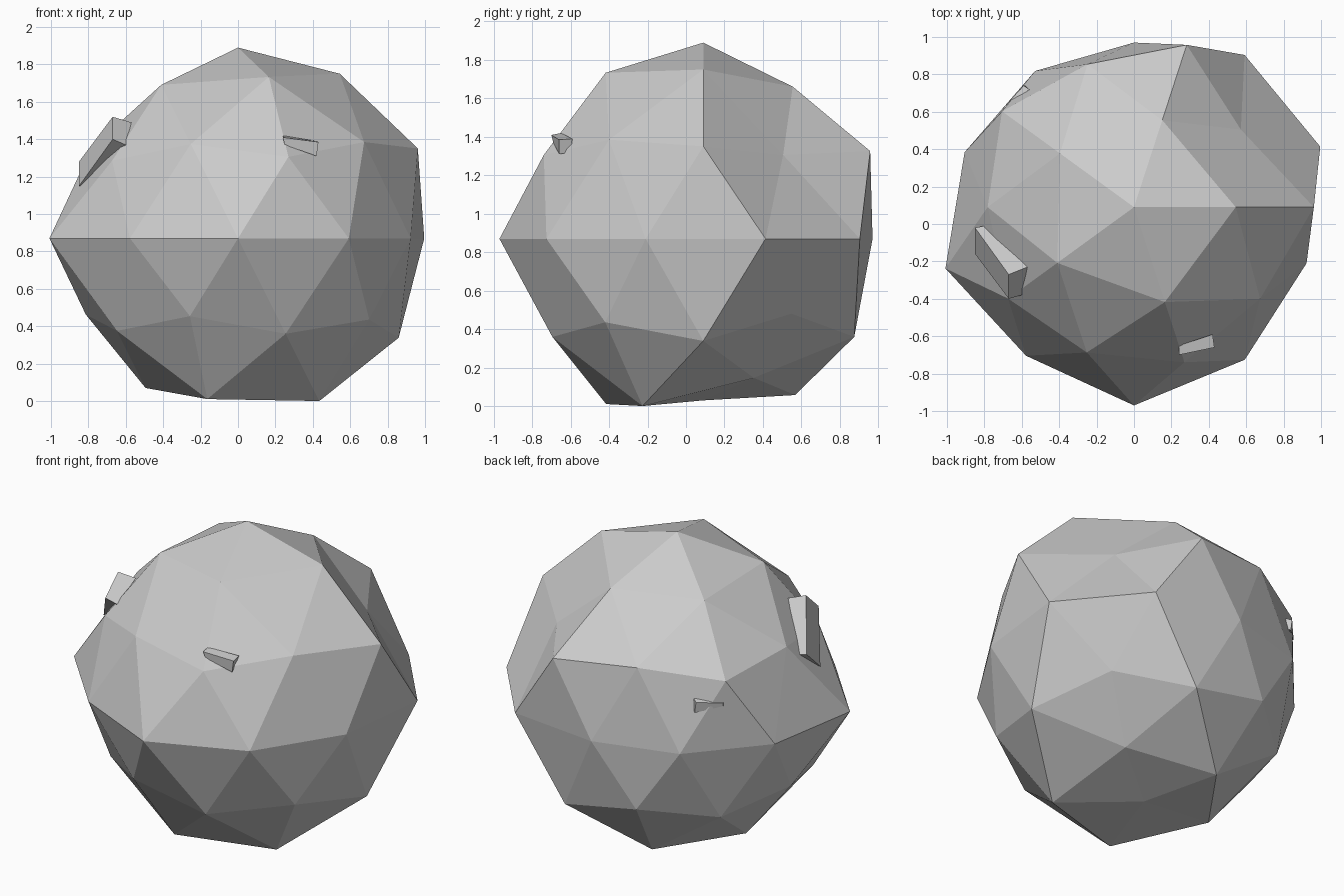
import bpy, bmesh, math
from mathutils import Vector

if "Cube" in bpy.data.objects:
    bpy.data.objects.remove(bpy.data.objects["Cube"])

CENTRE = Vector((0, 0.09, 0.87))

# Boulder: icosphere whose corners are pushed in or out, ring by ring.
# key = ring height on the unit sphere, values in order of azimuth from +x
RINGS = {
    1.0: [1.02],
    0.851: [1.035, 0.93, 0.93, 0.965, 1.015],
    0.526: [0.83, 0.945, 0.92, 0.96, 0.98],
    0.447: [1.075, 1.02, 0.975, 0.93, 0.975],
    0.0: [1.047, 1.006, 0.88, 0.90, 0.952, 1.06, 0.982, 1.06, 1.008, 0.97],
    -0.447: [0.87, 0.92, 0.91, 0.93, 0.97],
    -0.526: [1.01, 0.97, 0.92, 0.94, 0.97],
    -0.851: [0.85, 0.955, 0.94, 1.01, 1.022],
    -1.0: [0.84],
}


def make_object(name, bm):
    bmesh.ops.recalc_face_normals(bm, faces=bm.faces[:])
    mesh = bpy.data.meshes.new(name)
    bm.to_mesh(mesh)
    bm.free()
    obj = bpy.data.objects.new(name, mesh)
    bpy.context.collection.objects.link(obj)
    return obj


def azimuth(v):
    return round(math.degrees(math.atan2(v.co.y, v.co.x)), 1) % 360


bm = bmesh.new()
bmesh.ops.create_icosphere(bm, subdivisions=2, radius=1)
for v in bm.verts:
    v.co.normalize()
groups = {height: [] for height in RINGS}
for v in bm.verts:
    groups[min(RINGS, key=lambda h: abs(h - v.co.z))].append(v)
for height, verts in groups.items():
    for v, factor in zip(sorted(verts, key=azimuth), RINGS[height]):
        v.co = v.co * factor + CENTRE
make_object("boulder", bm)


# Stone chips: four-sided wedges set into the surface
def chip(name, start, end):
    bm = bmesh.new()
    a = [bm.verts.new(p) for p in start]
    b = [bm.verts.new(p) for p in end]
    bm.faces.new(a)
    bm.faces.new(b[::-1])
    for i in range(4):
        j = (i + 1) % 4
        bm.faces.new((a[j], a[i], b[i], b[j]))
    return make_object(name, bm)


chip("left_chip",
     [(-.67, -.27, 1.52), (-.57, -.23, 1.49), (-.60, -.38, 1.37), (-.67, -.40, 1.40)],
     [(-.85, -.02, 1.28), (-.80, -.01, 1.27), (-.78, -.14, 1.15), (-.85, -.16, 1.15)])
chip("front_chip",
     [(.24, -.65, 1.42), (.24, -.70, 1.41), (.25, -.69, 1.37), (.26, -.64, 1.37)],
     [(.42, -.59, 1.39), (.43, -.66, 1.385), (.42, -.66, 1.31), (.40, -.60, 1.32)])
chip("back_chip",
     [(-.56, .72, 1.20), (-.59, .74, 1.19), (-.58, .74, 1.12), (-.55, .71, 1.13)],
     [(-.69, .60, 1.18), (-.70, .62, 1.17), (-.70, .62, 1.15), (-.69, .60, 1.15)])
